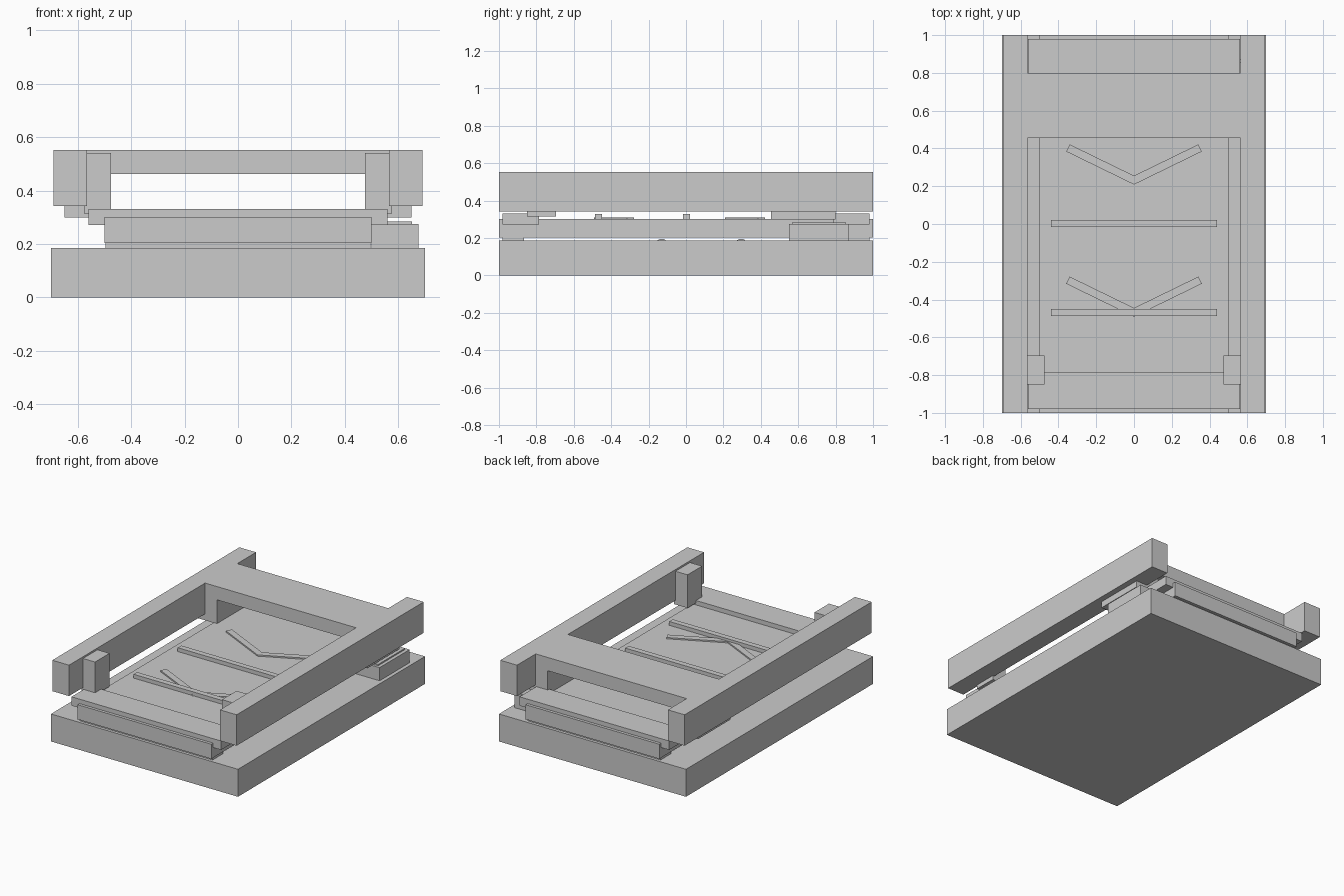
import bpy
import math

if "Cube" in bpy.data.objects:
    bpy.data.objects.remove(bpy.data.objects["Cube"])


def box(name, x, y, z, angle=0.0):
    """Box from (min, max) ranges, optionally turned about z."""
    c = [(a + b) / 2 for a, b in (x, y, z)]
    bpy.ops.mesh.primitive_cube_add(size=1, location=c)
    o = bpy.context.object
    o.name = name
    o.scale = [b - a for a, b in (x, y, z)]
    o.rotation_euler.z = angle
    return o


# Base slab and sliding bed
box("base_slab", (-0.70, 0.70), (-1, 1), (0, 0.186))
box("bed_plate", (-0.50, 0.50), (-1, 1), (0.203, 0.302))

# End rails on the bed and the support bars under it
for s, end in ((-1, "front"), (1, "back")):
    yr = sorted((s * 0.98, s * 0.785))
    box(end + "_end_rail", (-0.56, 0.56), yr, (0.272, 0.332))
    yf = sorted((s * 0.98, s * 0.865))
    box(end + "_support_bar", (-0.495, 0.495), yf, (0.18, 0.206))

# Rollers sunk into the base
for y in (-0.13, 0.295):
    bpy.ops.mesh.primitive_cylinder_add(
        vertices=16, radius=0.035, depth=0.95,
        location=(0, y, 0.161), rotation=(0, math.pi / 2, 0))
    bpy.context.object.name = "roller"

# Upper frame: side rails, bridge legs and front posts
for s, side in ((-1, "left"), (1, "right")):
    box(side + "_side_rail", sorted((s * 0.565, s * 0.69)), (-1, 1), (0.343, 0.552))
    box(side + "_bridge_leg", sorted((s * 0.475, s * 0.65)), (0.455, 0.80), (0.30, 0.54))
    box(side + "_front_post", sorted((s * 0.475, s * 0.577)), (-0.85, -0.695), (0.315, 0.54))
box("bridge_crossbar", (-0.57, 0.57), (0.455, 0.80), (0.462, 0.552))

# Raised ribs and chevrons on the bed
for y in (-0.468, 0.003):
    box("bed_rib", (-0.44, 0.44), (y - 0.019, y + 0.019), (0.295, 0.328))
for y in (-0.385, 0.315):
    for s in (-1, 1):
        cx = s * 0.17
        box("chevron_arm", (cx - 0.2, cx + 0.2), (y - 0.021, y + 0.021),
            (0.295, 0.311), s * math.radians(26))

# Side control box with its thin lid
box("control_box", (0.50, 0.675), (0.55, 0.87), (0.18, 0.275))
box("control_lid", (0.525, 0.652), (0.567, 0.855), (0.27, 0.284))
